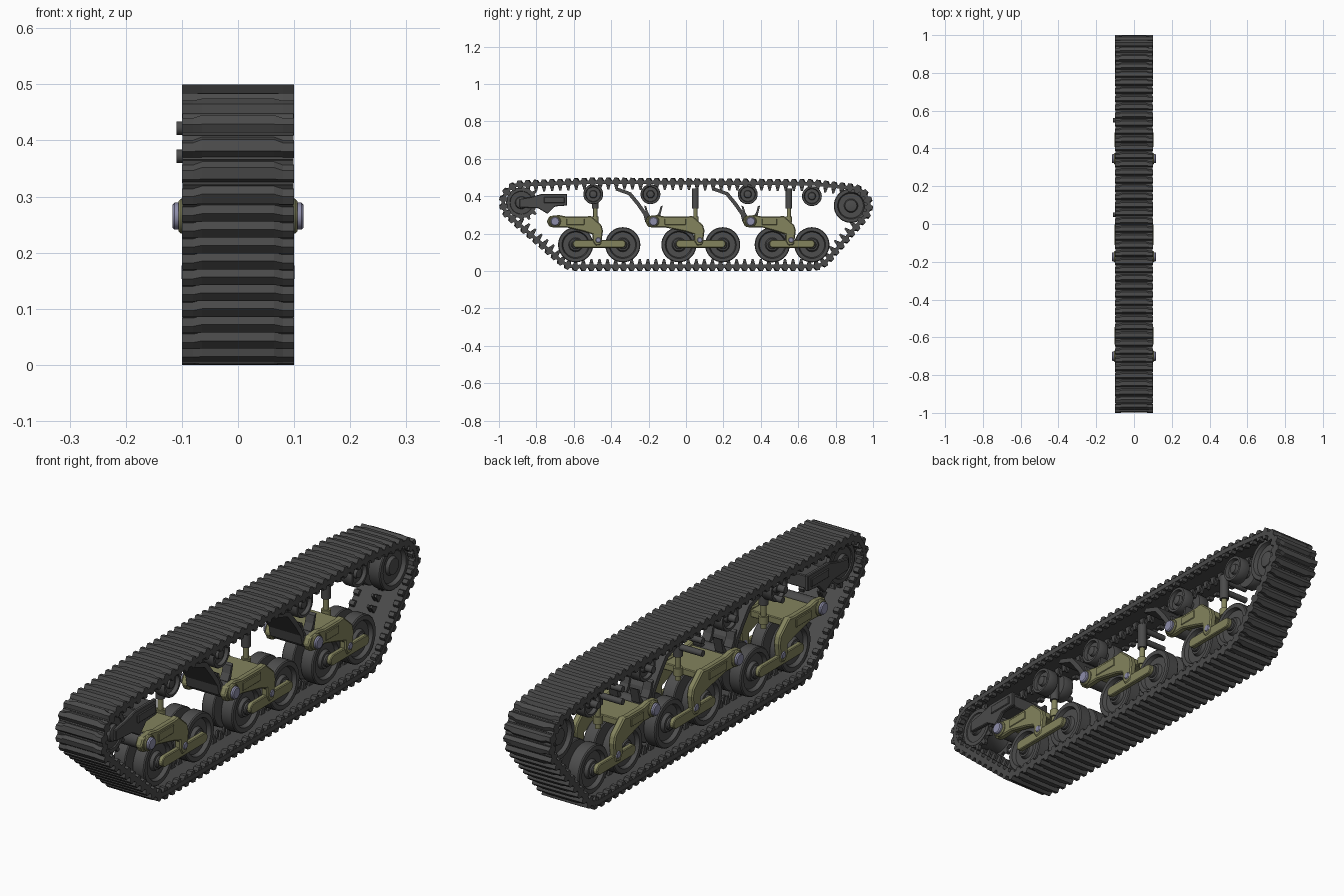
import bpy, bmesh, math
from mathutils import Vector

if "Cube" in bpy.data.objects:
    bpy.data.objects.remove(bpy.data.objects["Cube"])


def material(name, rgb):
    m = bpy.data.materials.new(name)
    m.diffuse_color = (*rgb, 1)
    m.use_nodes = True
    m.node_tree.nodes["Principled BSDF"].inputs["Base Color"].default_value = m.diffuse_color
    return m


DARK = material("dark_steel", (0.07, 0.07, 0.07))
RUBBER = material("wheel_grey", (0.075, 0.075, 0.075))
OLIVE = material("olive_paint", (0.23, 0.23, 0.11))
BOLT = material("bare_metal", (0.27, 0.27, 0.40))


def finish(name, bm, mat, smooth=True, bevel=0):
    bmesh.ops.recalc_face_normals(bm, faces=bm.faces)
    me = bpy.data.meshes.new(name)
    bm.to_mesh(me)
    bm.free()
    me.materials.append(mat)
    if smooth:
        me.shade_smooth()
        me.set_sharp_from_angle(angle=math.radians(35))
    ob = bpy.data.objects.new(name, me)
    bpy.context.collection.objects.link(ob)
    if bevel:
        b = ob.modifiers.new("bevel", 'BEVEL')
        b.width, b.segments = bevel, 1
    return ob


def loft(bm, rings, closed=False):
    vs = [[bm.verts.new(p) for p in r] for r in rings]
    n = len(vs[0])
    for a, b in (zip(vs, vs[1:] + vs[:1]) if closed else zip(vs, vs[1:])):
        for i in range(n):
            j = (i + 1) % n
            bm.faces.new((a[i], a[j], b[j], b[i]))
    if not closed:
        bm.faces.new(vs[0])
        bm.faces.new(vs[-1])


def extrude(name, pts, spans, mat, bevel=0.003):
    """Side profile (y, z) extruded across each x span."""
    bm = bmesh.new()
    for x0, x1 in spans:
        loft(bm, [[(x, y, z) for y, z in pts] for x in (x0, x1)])
    return finish(name, bm, mat, False, bevel)


def lathe(name, prof, y, z, mat, seg=32, mirror=True, teeth=0):
    """Profile (x, r) turned about an x-parallel axle, on both sides."""
    bm = bmesh.new()
    for s in ((1, -1) if mirror else (1,)):
        loft(bm, [[(s * x, y + r * math.cos(2 * math.pi * k / seg), z + r * math.sin(2 * math.pi * k / seg))
                   for k in range(seg)] for x, r in prof])
    return finish(name, bm, mat)


def cyl(name, x0, x1, r, y, z, mat, mirror=False):
    c = min(0.004, r / 4)
    return lathe(name, [(x0, r), (x1 - c, r), (x1, r - c)], y, z, mat, 20, mirror)


def box(y0, y1, z0, z1):
    return [(y0, z0), (y1, z0), (y1, z1), (y0, z1)]


def capsule(y0, y1, z, r, n=8):
    return [(c + r * math.cos(a0 + math.pi * k / n), z + r * math.sin(a0 + math.pi * k / n))
            for c, a0 in ((y1, -math.pi / 2), (y0, math.pi / 2)) for k in range(n + 1)]


BOTH = lambda a, b: [(a, b), (-b, -a)]

# Track path: convex outline around the wheel circles (y, z, radius)
circles = [(-0.88, 0.365, 0.102), (0.882, 0.349, 0.10), (-0.59, 0.14, 0.122), (0.673, 0.14, 0.122),
           (-0.496, 0.41, 0.072), (0.673, 0.40, 0.073)]
pts = sorted((y + r * math.cos(math.tau * k / 96), z + r * math.sin(math.tau * k / 96))
             for y, z, r in circles for k in range(96))


def half_hull(ps):
    h = []
    for p in ps:
        while len(h) > 1 and ((h[-1][0] - h[-2][0]) * (p[1] - h[-2][1])
                              - (h[-1][1] - h[-2][1]) * (p[0] - h[-2][0])) <= 1e-9:
            h.pop()
        h.append(p)
    return h[:-1]


path = [Vector(p) for p in half_hull(pts) + half_hull(pts[::-1])]
lens = [(path[(i + 1) % len(path)] - p).length for i, p in enumerate(path)]
total = sum(lens)
count = round(total / 0.043)


def at(d):
    d %= total
    for i, l in enumerate(lens):
        if d <= l:
            return path[i].lerp(path[(i + 1) % len(path)], d / l)
        d -= l
    return path[0]


# Track links: plate, tapered tread bar, edge lugs and centre guide horns
bm = bmesh.new()
h = total / count / 2
for k in range(count):
    d = (k + 0.5) * total / count
    c, t = at(d), (at(d + h) - at(d - h)).normalized()
    nrm = Vector((t.y, -t.x))

    def place(x, prof):
        return [(x, *(c + t * s + nrm * n)) for s, n in prof]
    plate = [(-h * 1.02, -0.016), (h * 1.02, -0.016), (h * 1.02, 0.003), (-h * 1.02, 0.003)]
    loft(bm, [place(x, plate) for x in (-0.099, 0.099)])
    wide = [(-0.020, 0.002), (-0.012, 0.017), (0.009, 0.018), (0.018, 0.002)]
    slim = [(-0.014, 0.002), (-0.006, 0.016), (0.010, 0.018), (0.018, 0.002)]
    loft(bm, [place(x, p) for x, p in ((-0.1, slim), (-0.08, slim), (-0.064, wide),
                                       (0.064, wide), (0.08, slim), (0.1, slim))])
    for s in (-1, 1):
        lug = [(-0.013, -0.015), (-0.008, -0.028), (0.008, -0.028), (0.013, -0.015)]
        loft(bm, [place(s * x, lug) for x in (0.076, 0.098)])
        horn = [(-0.013, -0.015), (-0.005, -0.046), (0.005, -0.046), (0.013, -0.015)]
        loft(bm, [place(s * x, horn) for x in (0.003, 0.011)])
finish("track_links", bm, DARK, False)

# Dished wheel profile
def wheel(name, y, z, r, x0, x1):
    d = (x1 - x0) * 0.3
    lathe(name, [(x0, r * 0.97), (x0 + 0.004, r), (x1 - 0.004, r), (x1, r * 0.96), (x1, r * 0.78),
                 (x1 - d, r * 0.72), (x1 - d, r * 0.40), (x1 - 0.2 * d, r * 0.34), (x1, r * 0.14)],
          y, z, RUBBER, 36)
    cyl(name + "_axle", -x0 - 0.01, x0 + 0.01, r * 0.3, y, z, DARK)


# Return rollers with hull-side axle
for i, (y, z) in enumerate(((-0.496, 0.41), (-0.19, 0.41), (0.33, 0.41), (0.673, 0.40))):
    wheel(f"return_roller_{i}", y, z, 0.053, 0.016, 0.062)
    cyl(f"roller_spindle_{i}", -0.09, -0.05, 0.014, y, z, DARK)

# Rear idler
wheel("rear_idler", 0.882, 0.349, 0.092, 0.016, 0.068)

# Front sprocket: two toothed rings on a drum
teeth = []
for k in range(14):
    for f, r in ((0, 0.082), (0.22, 0.082), (0.38, 0.1), (0.62, 0.1), (0.78, 0.082)):
        a = math.tau * (k + f) / 14
        teeth.append((-0.88 + r * math.cos(a), 0.365 + r * math.sin(a)))
extrude("sprocket_teeth", teeth, BOTH(0.05, 0.064), DARK, 0)
lathe("sprocket_drum", [(0, 0.07), (0.05, 0.07), (0.068, 0.078), (0.068, 0.062), (0.056, 0.056),
                        (0.056, 0.036), (0.076, 0.030), (0.080, 0.018)], -0.88, 0.365, RUBBER)

# Final drive bracket behind the sprocket
extrude("drive_bracket", [(-0.89, 0.385), (-0.83, 0.395), (-0.77, 0.412), (-0.635, 0.412), (-0.635, 0.35),
                          (-0.70, 0.345), (-0.74, 0.305), (-0.79, 0.335), (-0.89, 0.34)],
        BOTH(0.074, 0.090), DARK)
extrude("drive_bracket_rib", box(-0.76, -0.65, 0.362, 0.396), BOTH(0.089, 0.096), DARK)
extrude("drive_bracket_beam", box(-0.74, -0.645, 0.352, 0.405), [(-0.075, 0.075)], DARK)

# Three bogies: pivot y, front wheel y, rear wheel y, damper y
for i, (p, a, b, dy) in enumerate(((-0.70, -0.59, -0.338, -0.485), (-0.174, -0.038, 0.196, 0.05),
                                   (0.346, 0.461, 0.673, 0.55))):
    pz, m = 0.265, (a + b) / 2
    for j, y in enumerate((a, b)):
        wheel(f"road_wheel_{i}_{j}", y, 0.14, 0.094, 0.015, 0.068)
        cyl(f"wheel_hub_{i}_{j}", 0.05, 0.078, 0.024, y, 0.14, DARK, True)
    # Walking beam joining the wheel pair
    extrude(f"bogie_beam_{i}", capsule(a + 0.005, b - 0.005, 0.145, 0.021), BOTH(0.074, 0.094), OLIVE)
    # Cranked suspension arm
    e = m - p
    arm = [(-0.045, 0), (-0.03, 0.028), (0.02, 0.034), (0.06, 0.026), (e - 0.07, 0.026), (e - 0.045, 0.03),
           (e + 0.012, -0.02), (e + 0.02, -0.05), (e + 0.01, -0.125), (e - 0.02, -0.13), (e - 0.035, -0.105),
           (e - 0.035, -0.07), (e - 0.08, -0.055), (0.06, -0.032), (0, -0.034), (-0.03, -0.028)]
    extrude(f"suspension_arm_{i}", [(p + y, pz + z) for y, z in arm], BOTH(0.070, 0.098), OLIVE, 0.005)
    extrude(f"arm_panel_{i}", box(p + 0.06, p + e - 0.08, pz - 0.02, pz + 0.014), BOTH(0.097, 0.102), OLIVE)
    extrude(f"arm_bridge_{i}", box(p + 0.03, p + e - 0.04, pz - 0.008, pz + 0.02), [(-0.071, 0.071)], OLIVE)
    # Pivot tube, collar and bolt
    cyl(f"pivot_tube_{i}", -0.08, 0.08, 0.03, p, pz, DARK)
    cyl(f"pivot_collar_{i}", 0.09, 0.106, 0.031, p, pz, OLIVE, True)
    cyl(f"pivot_bolt_{i}", 0.1, 0.117, 0.024, p, pz, BOLT, True)
    cyl(f"beam_pin_{i}", 0.07, 0.101, 0.015, m - 0.005, 0.165, BOLT, True)
    # Damper with rod and hull-side mounts
    for name, r, z0, z1, mat in (("rod", 0.011, 0.24, 0.36, OLIVE), ("foot", 0.018, 0.26, 0.29, OLIVE),
                                 ("body", 0.018, 0.335, 0.44, DARK)):
        bm = bmesh.new()
        loft(bm, [[(0.0 + r * math.cos(math.tau * k / 16), dy + r * math.sin(math.tau * k / 16), z)
                   for k in range(16)] for z in (z0, z1)])
        finish(f"damper_{name}_{i}", bm, mat)
    if i:
        for z in (0.372, 0.422):
            cyl(f"damper_mount_{i}", -0.11, 0, 0.012, dy, z, DARK)
        # Curved deflector plate and pivot horns
        top = [(-0.19, 0.445), (-0.12, 0.42), (-0.075, 0.365), (-0.04, 0.315), (-0.03, 0.275)]
        low = [(y - 0.014, z - 0.014) for y, z in top[::-1]]
        extrude(f"deflector_{i}", [(p + y, z) for y, z in top + low], [(-0.07, 0.07)], DARK, 0)
        for s in (-1, 1):
            extrude(f"pivot_horn_{i}", [(p + s * y, z) for y, z in
                                        ((0.012, 0.285), (0.035, 0.29), (0.05, 0.35), (0.038, 0.345), (0.03, 0.315))],
                    BOTH(0.03, 0.066), DARK, 0)
    else:
        cyl("damper_mount_front", -0.085, 0, 0.012, dy, 0.372, DARK)
